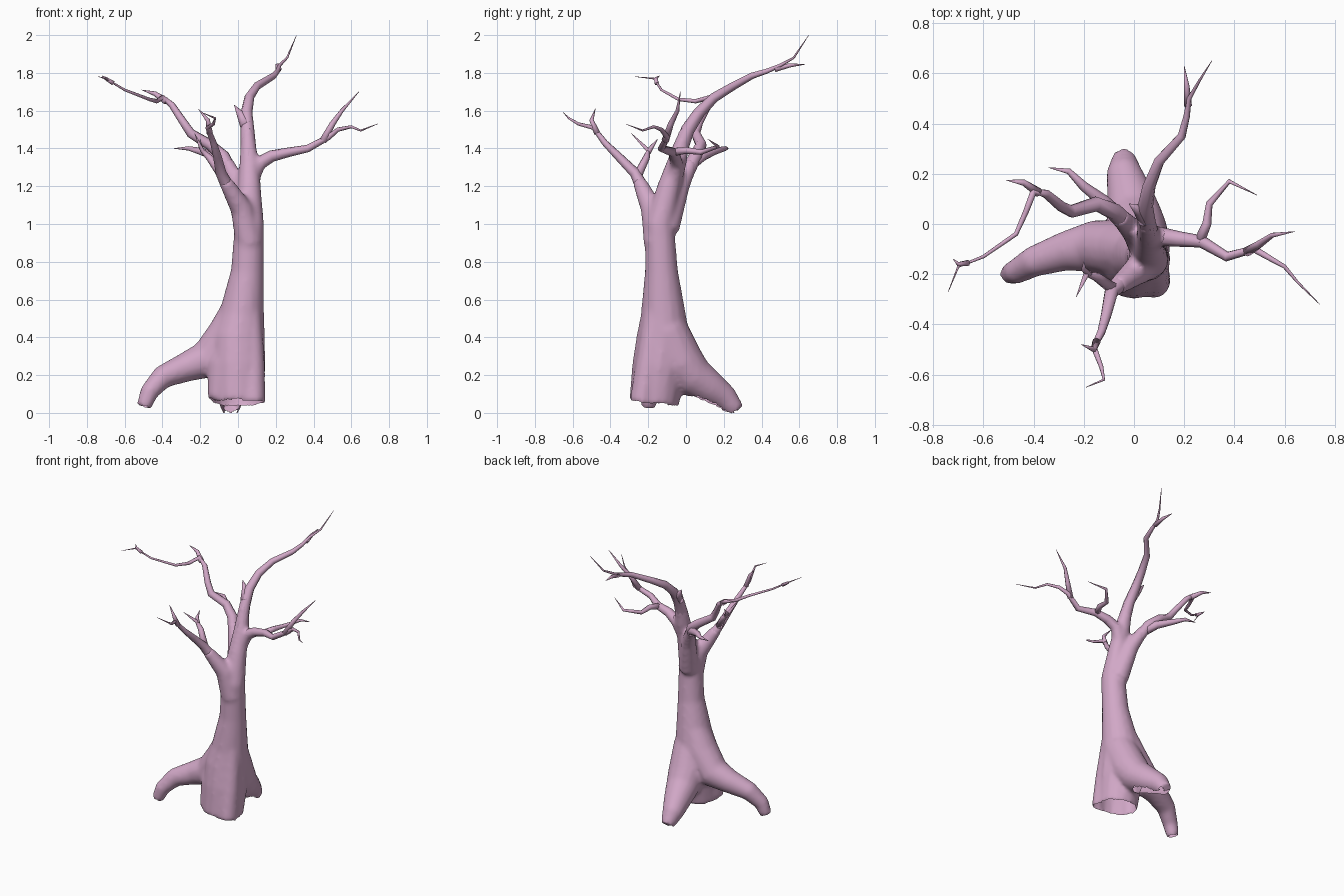
import bpy
import bmesh
from math import cos, sin, tau
from mathutils import Vector

default_cube = bpy.data.objects.get("Cube")
if default_cube:
    bpy.data.objects.remove(default_cube, do_unlink=True)

# Single bark colour
bark = bpy.data.materials.new("pink_bark")
bark.use_nodes = True
bark_colour = (.64, .39, .57, 1)
bark.diffuse_color = bark_colour
bark.node_tree.nodes["Principled BSDF"].inputs["Base Color"].default_value = bark_colour


def add_tube(bm, path, radii, sides):
    """Sweep a round section of varying radius along a path and close both ends."""
    points = [Vector(point) for point in path]
    last = len(points) - 1
    previous_direction = None
    rings = []
    for index, (point, radius) in enumerate(zip(points, radii)):
        ahead = points[min(index + 1, last)]
        behind = points[max(index - 1, 0)]
        direction = (ahead - behind).normalized()
        if previous_direction is None:
            across = direction.orthogonal().normalized()
        else:
            across = previous_direction.rotation_difference(direction) @ across
        other = direction.cross(across)
        previous_direction = direction
        ring = []
        for side in range(sides):
            angle = tau * side / sides
            offset = across * cos(angle) + other * sin(angle)
            ring.append(bm.verts.new(point + offset * radius))
        rings.append(ring)
    for lower, upper in zip(rings, rings[1:]):
        for side in range(sides):
            following = (side + 1) % sides
            bm.faces.new((lower[side], lower[following], upper[following], upper[side]))
    bm.faces.new(reversed(rings[0]))
    bm.faces.new(rings[-1])


def finish(name, bm):
    """Turn a bmesh into a smooth-shaded bark object."""
    bmesh.ops.recalc_face_normals(bm, faces=bm.faces)
    for face in bm.faces:
        face.smooth = True
    mesh = bpy.data.meshes.new(name)
    bm.to_mesh(mesh)
    bm.free()
    mesh.materials.append(bark)
    thing = bpy.data.objects.new(name, mesh)
    bpy.context.collection.objects.link(thing)
    return thing


def branch(name, start_radius, power, *path):
    """Tapering branch that ends in a sharp tip."""
    thin = min(start_radius, .012)
    last = len(path) - 1
    radii = []
    for index in range(len(path)):
        remaining = 1 - index / last
        radii.append(thin * remaining ** .5 + (start_radius - thin) * remaining ** power + .001)
    bm = bmesh.new()
    add_tube(bm, path, radii, sides=8)
    return finish(name, bm)


# Trunk, roots and lower forks, fused into one flowing surface
body = bmesh.new()


def body_part(*stations):
    add_tube(body, [s[:3] for s in stations], [s[3] for s in stations], sides=16)


# trunk
body_part((0, -.17, .05, .132), (0, -.14, .25, .145), (0, -.12, .4, .142),
          (.02, -.12, .52, .12), (.05, -.13, .75, .088), (.06, -.14, 1, .078),
          (.06, -.09, 1.2, .061), (.06, -.05, 1.32, .053), (.05, 0, 1.5, .032))
# corners of the flared base
body_part((.06, -.15, .6, .06), (.075, -.2, .25, .068), (.08, -.235, .05, .065))
body_part((0, -.14, .5, .08), (-.08, -.16, .25, .085), (-.1, -.19, .07, .06))
# right root
body_part((.03, -.11, .6, .09), (-.05, -.1, .41, .115), (-.16, -.09, .28, .105),
          (-.28, -.11, .24, .078), (-.4, -.15, .19, .062), (-.47, -.19, .11, .05),
          (-.5, -.2, .03, .04))
# back root
body_part((.03, -.11, .45, .115), (.01, -.03, .27, .125), (0, .04, .19, .11),
          (-.02, .13, .13, .09), (-.04, .21, .075, .07), (-.04, .27, .01, .045))
# front fork
body_part((.06, -.15, .9, .075), (.02, -.18, 1.08, .06), (-.07, -.25, 1.23, .036))
# right fork
body_part((.05, -.1, .98, .067), (0, -.03, 1.2, .05), (-.06, .03, 1.33, .036))
# left fork
body_part((.06, -.07, 1.22, .048), (.11, -.05, 1.32, .04), (.19, -.06, 1.36, .025))

rough_body = finish("rough_body", body)
fuse = rough_body.modifiers.new("fuse", 'REMESH')
fuse.mode = 'VOXEL'
fuse.voxel_size = .013
fuse.use_smooth_shade = True
soften = rough_body.modifiers.new("soften", 'SMOOTH')
soften.factor = .5
soften.iterations = 8

# Open the underside where the base and root ends meet the ground
evaluated = rough_body.evaluated_get(bpy.context.evaluated_depsgraph_get())
shell = bmesh.new()
shell.from_mesh(evaluated.to_mesh())
evaluated.to_mesh_clear()
bpy.data.objects.remove(rough_body, do_unlink=True)
underside = [face for face in shell.faces
             if face.normal.z < -.75 and face.calc_center_median().z < .09]
bmesh.ops.delete(shell, geom=underside, context='FACES')
finish("trunk_and_roots", shell)

# Front limb and its twigs
branch("front_limb", .052, 2,
       (.03, -.165, 1), (0, -.19, 1.1), (-.05, -.23, 1.19), (-.09, -.27, 1.27),
       (-.11, -.36, 1.36), (-.13, -.43, 1.43), (-.16, -.49, 1.51), (-.13, -.57, 1.53),
       (-.12, -.62, 1.56), (-.19, -.65, 1.59))
branch("front_limb_upper_twig", .016, 1,
       (-.15, -.47, 1.48), (-.16, -.5, 1.55), (-.21, -.48, 1.61))
branch("front_limb_side_twig", .024, 1,
       (-.08, -.26, 1.25), (-.15, -.21, 1.35), (-.19, -.2, 1.39), (-.23, -.29, 1.48))
branch("front_limb_short_twig", .014, 1,
       (-.18, -.2, 1.38), (-.2, -.18, 1.41), (-.2, -.15, 1.45))

# Top limb sweeping to the back
branch("top_limb", .046, 1.5,
       (.06, -.07, 1.27), (.055, -.03, 1.4), (.05, .01, 1.5), (.045, .07, 1.59),
       (.06, .15, 1.67), (.1, .25, 1.73), (.19, .35, 1.785), (.21, .43, 1.81),
       (.22, .5, 1.84), (.26, .57, 1.88), (.31, .65, 2))
branch("top_limb_twig", .015, 1,
       (.215, .47, 1.82), (.21, .55, 1.84), (.2, .63, 1.845))
branch("top_limb_stub", .033, .7,
       (.045, .02, 1.52), (.015, .06, 1.58), (-.02, .08, 1.63))

# Right limb and its twigs
branch("right_limb", .045, 2,
       (.04, -.08, 1.05), (0, -.03, 1.2), (-.08, .05, 1.36), (-.15, .08, 1.42),
       (-.25, .05, 1.48), (-.29, .07, 1.54), (-.35, .12, 1.63), (-.4, .13, 1.67),
       (-.43, .05, 1.65), (-.47, -.04, 1.66), (-.6, -.13, 1.71), (-.7, -.17, 1.77),
       (-.74, -.27, 1.78))
branch("right_limb_fork", .018, 1,
       (-.38, .125, 1.65), (-.44, .165, 1.69), (-.51, .175, 1.71))
branch("right_limb_end_twig", .011, 1,
       (-.66, -.155, 1.745), (-.7, -.16, 1.77), (-.72, -.14, 1.785))
branch("right_limb_low_twig", .032, 1,
       (-.05, .02, 1.31), (-.12, .09, 1.36), (-.2, .15, 1.385),
       (-.26, .21, 1.4), (-.34, .225, 1.4))

# Left limb and its twigs
branch("left_limb", .044, 2,
       (.055, -.07, 1.24), (.11, -.05, 1.32), (.18, -.06, 1.36), (.27, -.07, 1.38),
       (.37, -.13, 1.4), (.48, -.1, 1.46), (.53, -.13, 1.5), (.6, -.17, 1.515),
       (.65, -.23, 1.495), (.74, -.32, 1.53))
branch("left_limb_upper_twig", .019, 1,
       (.45, -.11, 1.44), (.5, -.08, 1.53), (.55, -.045, 1.6), (.64, -.03, 1.7))
branch("left_limb_back_twig", .021, 1,
       (.26, -.07, 1.38), (.29, 0, 1.39), (.3, .08, 1.38), (.38, .17, 1.41), (.49, .115, 1.45))
